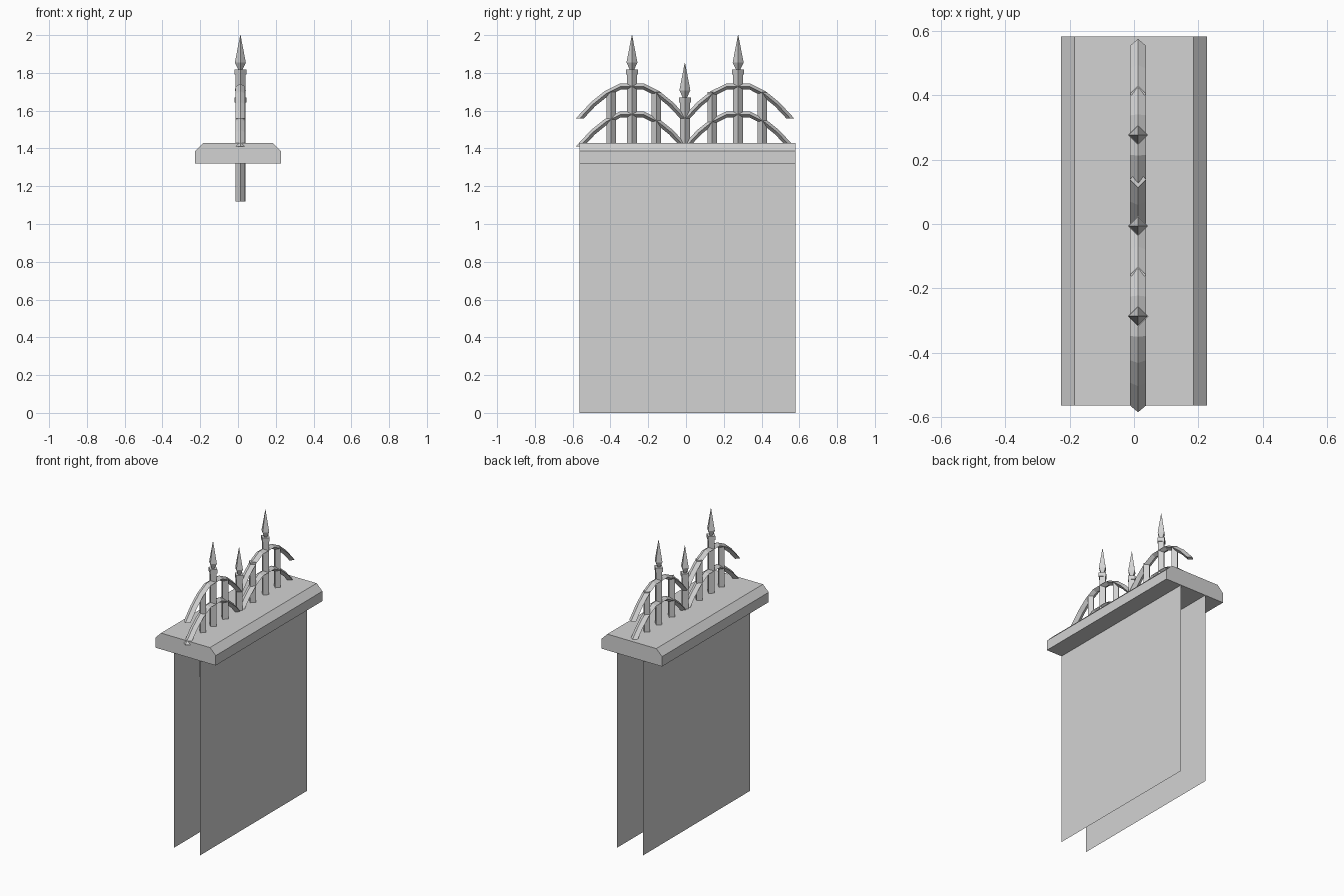
import bpy
import bmesh
from math import cos, sin, pi
from mathutils import Vector

cube = bpy.data.objects.get("Cube")
if cube:
    bpy.data.objects.remove(cube, do_unlink=True)

grey = bpy.data.materials.new("stone_grey")
grey.use_nodes = True
COLOUR = (0.65, 0.65, 0.65, 1)
grey.diffuse_color = COLOUR
grey.node_tree.nodes["Principled BSDF"].inputs["Base Color"].default_value = COLOUR

AXIS = 0.0125                 # x of the ironwork
CENTRES = (-0.286, 0.276)     # y of the two arches
MIDDLE = -0.006
CAP_FRONT, CAP_BACK = -0.563, 0.581


def finish(name, bm, closed=True):
    if closed:
        bmesh.ops.recalc_face_normals(bm, faces=bm.faces)
    mesh = bpy.data.meshes.new(name)
    bm.to_mesh(mesh)
    bm.free()
    mesh.materials.append(grey)
    obj = bpy.data.objects.new(name, mesh)
    bpy.context.collection.objects.link(obj)
    return obj


def loft(name, rings):
    """Skin a row of equal point rings and cap both ends."""
    bm = bmesh.new()
    rows = [[bm.verts.new(p) for p in ring] for ring in rings]
    n = len(rows[0])
    for a, b in zip(rows, rows[1:]):
        for i in range(n):
            j = (i + 1) % n
            bm.faces.new((a[i], a[j], b[j], b[i]))
    bm.faces.new(rows[0])
    bm.faces.new(rows[-1])
    return finish(name, bm)


def diamond(y, z, r):
    return [(AXIS + r * cos(i * pi / 2), y + r * sin(i * pi / 2), z)
            for i in range(4)]


def turned(name, y, profile):
    """Four-sided upright part from (radius, height) pairs."""
    return loft(name, [diamond(y, z, r) for r, z in profile])


def arch(name, y, top):
    """Diamond bar bent over a segmented arch, with level-cut feet."""
    half = [(0.064, 0), (0.145, -0.04), (0.217, -0.098), (0.298, -0.185)]
    path = [Vector((-a, b)) for a, b in reversed(half)] + [Vector(p) for p in half]
    rings = []
    for i, p in enumerate(path):
        if i in (0, len(path) - 1):
            inward = Vector((0.021 if i == 0 else -0.021, 0))
        else:
            t = (path[i + 1] - path[i - 1]).normalized()
            inward = Vector((t.y, -t.x)) * 0.0155
        mid, low = p + inward, p + inward * 2
        rings.append([(AXIS + dx, y + q.x, top + q.y)
                      for dx, q in ((0, p), (0.025, mid), (0, low), (-0.025, mid))])
    return loft(name, rings)


# Thin wall sheets
for side, label in ((1, "left"), (-1, "right")):
    bm = bmesh.new()
    x = AXIS + side * 0.0975
    corners = [(x, CAP_FRONT, 0), (x, CAP_BACK, 0),
               (x, CAP_BACK, 1.32), (x, CAP_FRONT, 1.32)]
    bm.faces.new([bm.verts.new(c) for c in corners[::side]])
    finish("wall_" + label, bm, closed=False)

# Coping slab with sloped upper edges
section = [(0.227, 1.32), (0.227, 1.387), (0.184, 1.43)]
section += [(-x, z) for x, z in reversed(section)]
loft("coping", [[(x, y, z) for x, z in section] for y in (CAP_FRONT, CAP_BACK)])

# Arched rails
for label, y in zip(("front", "back"), CENTRES):
    arch("upper_arch_" + label, y, 1.743)
    arch("lower_arch_" + label, y, 1.595)

# Short bars below the upper arches
for i, y in enumerate((-0.396, -0.157, 0.138, 0.404)):
    turned(f"bar_{i + 1}", y, [(0.025, 1.12), (0.025, 1.7)])

# Posts with collar and spear tip
for label, y, tip in (("front", CENTRES[0], 2.0), ("middle", MIDDLE, 1.853),
                      ("back", CENTRES[1], 2.0)):
    turned("post_" + label, y, [(0.026, 1.12), (0.026, tip - 0.209)])
    turned("collar_" + label, y, [(0.032, tip - 0.209), (0.032, tip - 0.182)])
    turned("spear_" + label, y, [(0.012, tip - 0.182), (0.029, tip - 0.145),
                                 (0.001, tip)])
